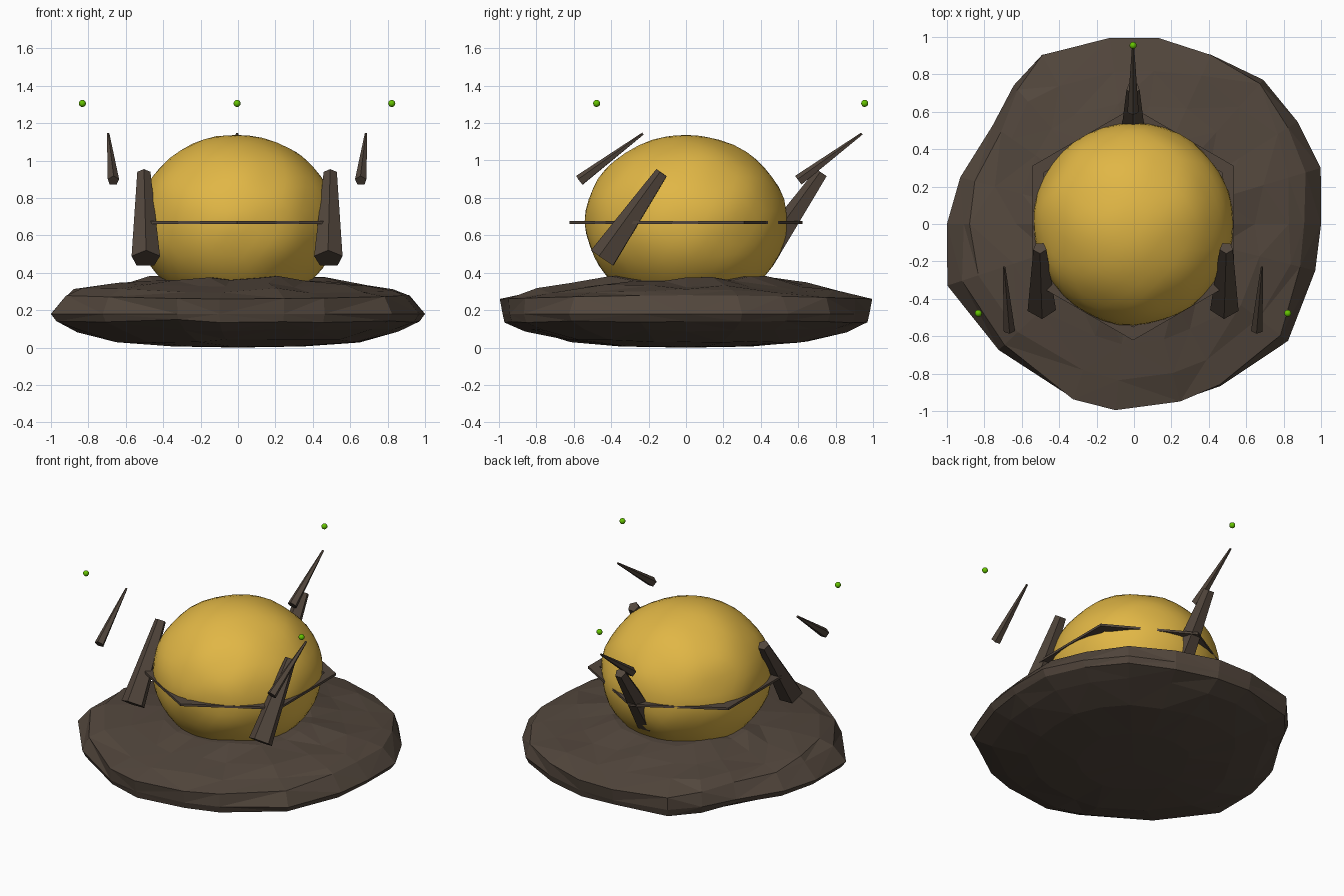
import bpy, bmesh, math, random
from mathutils import Vector, noise

if "Cube" in bpy.data.objects:
    bpy.data.objects.remove(bpy.data.objects["Cube"])

random.seed(4)


def material(name, rgb):
    m = bpy.data.materials.new(name)
    m.diffuse_color = (*rgb, 1)
    m.use_nodes = True
    m.node_tree.nodes["Principled BSDF"].inputs["Base Color"].default_value = m.diffuse_color
    return m


STONE = material("dark_stone", (0.085, 0.062, 0.046))
GOLD = material("gold", (0.75, 0.47, 0.06))
GREEN = material("green", (0.13, 0.55, 0.0))
CX = -0.005


def finish(name, bm, mat, smooth=False):
    bmesh.ops.recalc_face_normals(bm, faces=bm.faces[:])
    me = bpy.data.meshes.new(name)
    bm.to_mesh(me)
    bm.free()
    me.materials.append(mat)
    for p in me.polygons:
        p.use_smooth = smooth
    ob = bpy.data.objects.new(name, me)
    bpy.context.collection.objects.link(ob)
    return ob


def spike(name, p1, p2, r1, r2, sides=5):
    """Tapered pentagonal prism between two points, one ridge facing up."""
    p1, p2 = Vector(p1), Vector(p2)
    a = (p2 - p1).normalized()
    up = Vector((0, 0, 1))
    w = (up - a * up.dot(a)).normalized()
    u = a.cross(w)
    bm = bmesh.new()
    rings = []
    for p, r in ((p1, r1), (p2, r2)):
        rings.append([bm.verts.new(p + r * (w * math.cos(t) + u * math.sin(t)))
                      for t in (2 * math.pi * i / sides for i in range(sides))])
    for i in range(sides):
        j = (i + 1) % sides
        bm.faces.new((rings[0][i], rings[0][j], rings[1][j], rings[1][i]))
    bm.faces.new(rings[0])
    bm.faces.new(rings[1])
    return finish(name, bm, STONE)


# Rock base: irregular outline swept through a lens-shaped profile
outline = [(1, 0), (1, .3), (.88, .55), (.7, .78), (.42, .92), (.13, 1), (-.13, 1), (-.5, .92),
           (-.65, .75), (-.76, .53), (-.93, .25), (-1, 0), (-1, -.33), (-.73, -.68),
           (-.33, -.95), (-.1, -1), (.25, -.96), (.47, -.88), (.83, -.63), (.97, -.25)]
profile = [(.35, .006), (.65, .035), (.86, .09), (.97, .14), (1, .18),
           (.94, .27), (.84, .305), (.66, .335), (.45, .37)]
bm = bmesh.new()
rings = []
for k, (f, z) in enumerate(profile):
    ring = []
    for x, y in outline:
        s, zz = f, z
        if k == 5:                      # taller rim at front and back
            s, zz = .91 + .085 * y * y, .28 - .02 * y * y
        elif k == 4:
            s = 1 - .02 * y * y
        if k > 5:
            s *= random.uniform(.95, 1.05)
            zz += random.uniform(-.014, .014)
        elif 0 < k < 4:
            zz += random.uniform(-.01, .01)
        ring.append(bm.verts.new((x * s, y * s, zz)))
    rings.append(ring)
n = len(outline)
for lo, hi in zip(rings, rings[1:]):
    for i in range(n):
        j = (i + 1) % n
        bm.faces.new((lo[i], lo[j], hi[j], hi[i]))
for ring, z in ((rings[0], 0), (rings[-1], .375)):
    c = bm.verts.new((0, 0, z))
    for i in range(n):
        bm.faces.new((ring[i], ring[(i + 1) % n], c))
bmesh.ops.triangulate(bm, faces=bm.faces[:])
finish("rock_base", bm, STONE)

# Golden body: slightly lumpy squashed ball
bm = bmesh.new()
bmesh.ops.create_icosphere(bm, subdivisions=4, radius=1)
for v in bm.verts:
    d = 1 + .02 * noise.noise(v.co * 2.5)
    v.co = Vector((v.co.x * .535 * d + CX, v.co.y * .54 * d, v.co.z * .467 * d + .668))
finish("golden_body", bm, GOLD, True)

# Flat hexagonal band around the body
bm = bmesh.new()
section = [(.622, .66), (.622, .676), (.55, .676), (.55, .66)]
rings = []
for i in range(6):
    t = math.pi / 6 + i * math.pi / 3
    rings.append([bm.verts.new((r * math.cos(t) + CX, r * math.sin(t), z)) for r, z in section])
for i in range(6):
    a, b = rings[i], rings[(i + 1) % 6]
    for k in range(4):
        m = (k + 1) % 4
        bm.faces.new((a[k], b[k], b[m], a[m]))
finish("hexagonal_band", bm, STONE)

# Three claws (front left, front right, back), all leaning backwards
for label, ang in (("front_right", -30), ("back", 90), ("front_left", 210)):
    c, s = math.cos(math.radians(ang)), math.sin(math.radians(ang))
    side = round(c)
    x, y = .57 * c + CX, .57 * s
    spike(label + "_claw", (x - .005 * side, y - .157, .475),
          (x + .005 * side, y + .157, .933), .08, .037)
    x, y = .78 * c + CX, .78 * s
    spike(label + "_claw_tip", (x - .014 * side, y - .178, .892),
          (x + .014 * side, y + .16, 1.143), .032, .007)
    # Floating green spark above each claw
    bm = bmesh.new()
    bmesh.ops.create_uvsphere(bm, u_segments=12, v_segments=8, radius=.019)
    for v in bm.verts:
        v.co += Vector((.955 * c + CX, .955 * s, 1.305))
    finish(label + "_spark", bm, GREEN, True)
